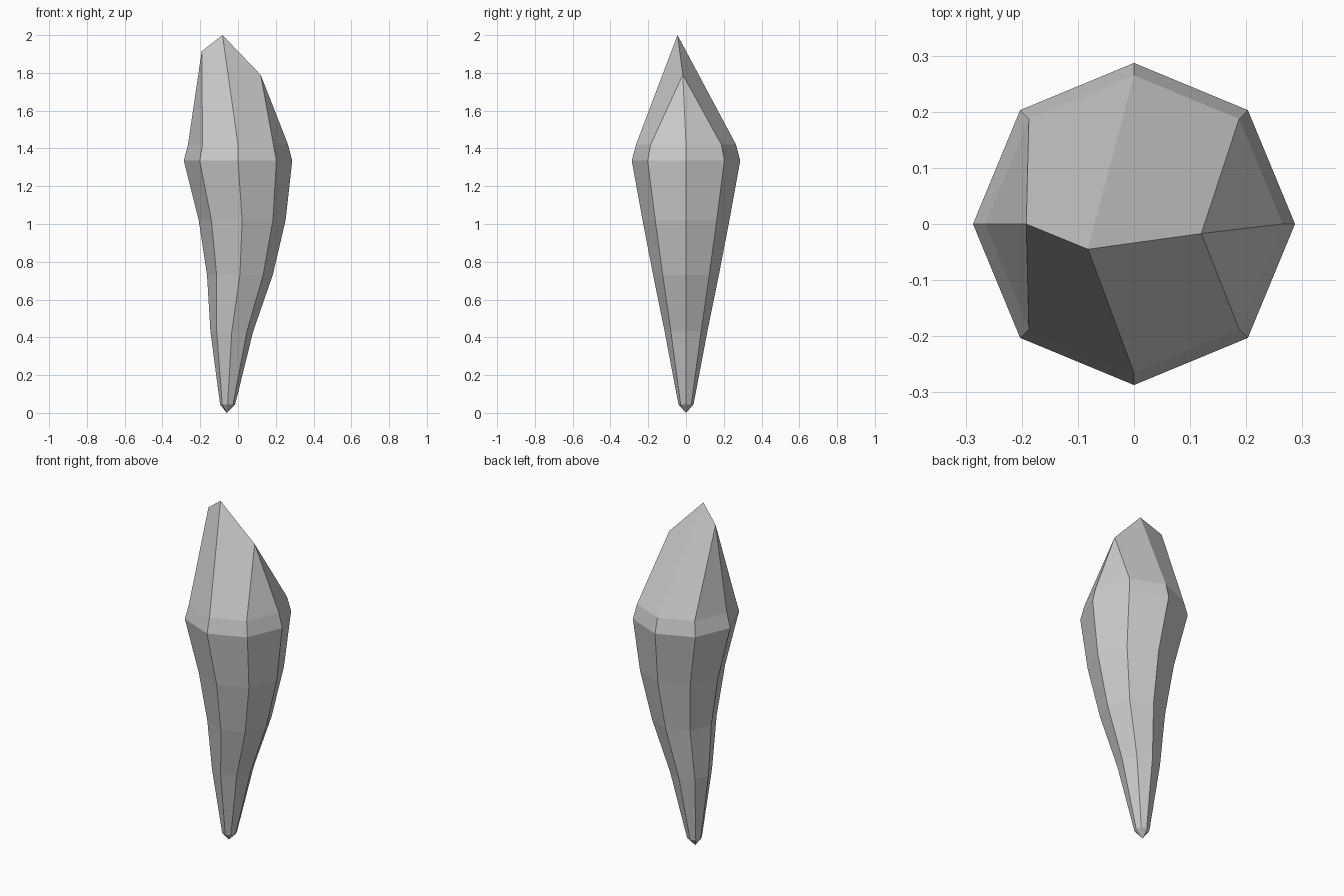
import bpy, bmesh
from math import cos, sin, pi

if "Cube" in bpy.data.objects:
    bpy.data.objects.remove(bpy.data.objects["Cube"])

# Ring profile of the shard: height, centre x, radius
RINGS = [(0.045, -0.055, 0.040), (0.43, -0.033, 0.113), (0.73, 0.010, 0.174),
         (1.02, 0.022, 0.230), (1.335, 0.0, 0.287), (1.42, 0.0, 0.265)]
SIDES = 8

bm = bmesh.new()

# Octagonal body that tapers and leans toward the foot
rings = [[bm.verts.new((cx + r * cos(2 * pi * i / SIDES), r * sin(2 * pi * i / SIDES), z))
          for i in range(SIDES)] for z, cx, r in RINGS]
for lower, upper in zip(rings, rings[1:]):
    for i in range(SIDES):
        j = (i + 1) % SIDES
        bm.faces.new((lower[i], lower[j], upper[j], upper[i]))

# Pointed foot
foot = bm.verts.new((-0.06, 0.0, 0.0))
for i in range(SIDES):
    bm.faces.new((foot, rings[0][(i + 1) % SIDES], rings[0][i]))

# Faceted crown: a high peak with a lower corner on each side
peak = bm.verts.new((-0.082, -0.045, 2.0))
right = bm.verts.new((0.12, -0.017, 1.79))
left = bm.verts.new((-0.192, 0.0, 1.915))
e, ne, n, nw, w, sw, s, se = rings[-1]
for face in ((e, ne, right), (se, e, right), (ne, n, peak, right), (n, nw, left, peak),
             (nw, w, left), (w, sw, left), (sw, s, peak, left), (s, se, right, peak)):
    bm.faces.new(face)

bmesh.ops.recalc_face_normals(bm, faces=bm.faces)
mesh = bpy.data.meshes.new("crystal_shard")
bm.to_mesh(mesh)
bm.free()
bpy.context.collection.objects.link(bpy.data.objects.new("crystal_shard", mesh))
